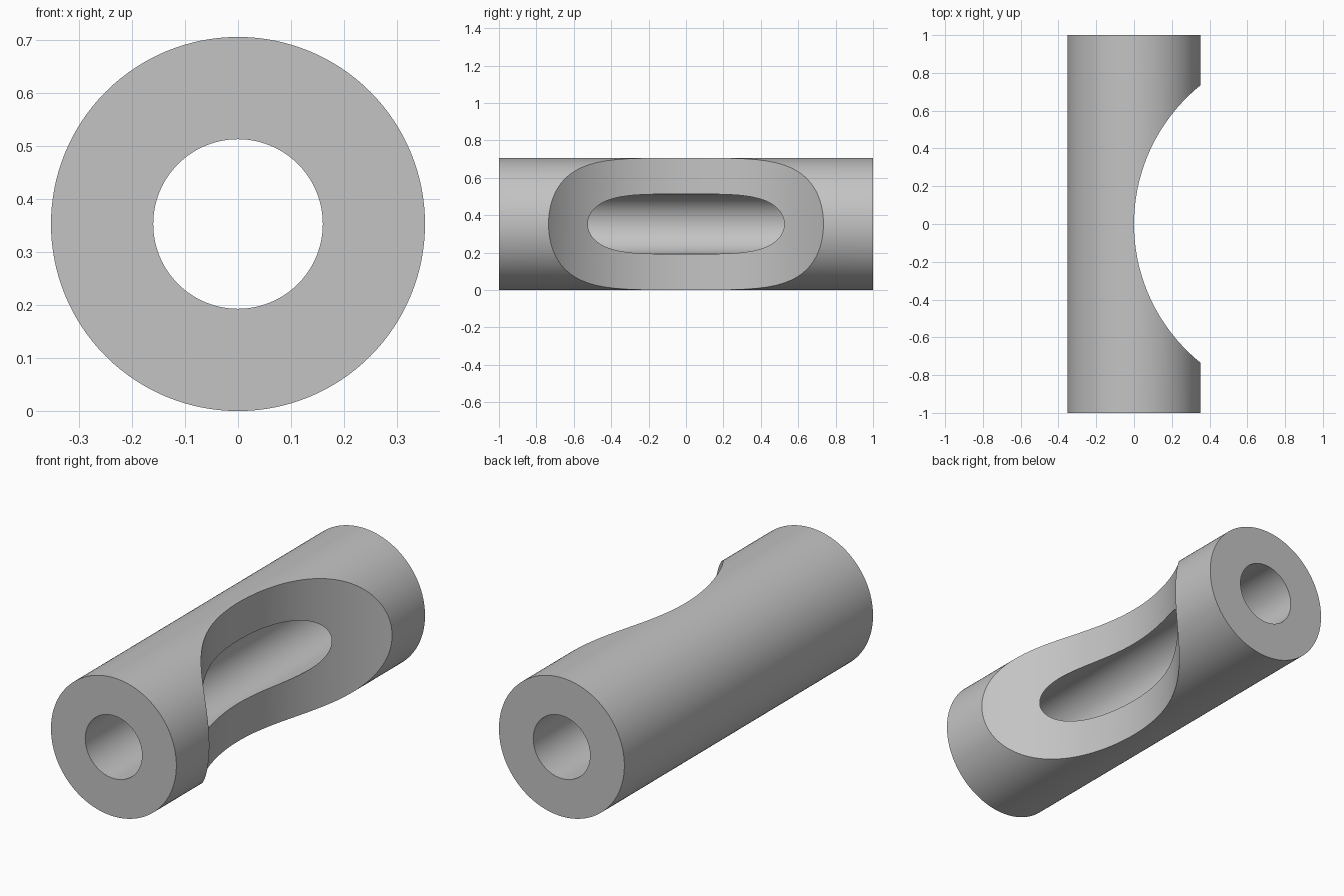
import bpy
import math

OUTER_R, BORE_R, LENGTH = 0.353, 0.16, 2.0
SCOOP_R = 0.942

cube = bpy.data.objects.get("Cube")
if cube:
    bpy.data.objects.remove(cube, do_unlink=True)

# Plain grey for the whole part
grey = bpy.data.materials.new("grey")
grey.use_nodes = True
colour = (0.55, 0.55, 0.55, 1.0)
grey.diffuse_color = colour
grey.node_tree.nodes["Principled BSDF"].inputs["Base Color"].default_value = colour


def cylinder(name, radius, depth, location, lying=False, sides=128):
    rotation = (math.pi / 2, 0, 0) if lying else (0, 0, 0)
    bpy.ops.mesh.primitive_cylinder_add(
        vertices=sides, radius=radius, depth=depth,
        location=location, rotation=rotation)
    obj = bpy.context.object
    obj.name = name
    obj.data.materials.append(grey)
    return obj


def cut(target, cutter):
    cutter.hide_render = True
    mod = target.modifiers.new("cut", 'BOOLEAN')
    mod.operation = 'DIFFERENCE'
    mod.solver = 'EXACT'
    mod.object = cutter
    bpy.ops.object.select_all(action='DESELECT')
    target.select_set(True)
    bpy.context.view_layer.objects.active = target
    bpy.ops.object.modifier_apply(modifier=mod.name)
    bpy.data.objects.remove(cutter, do_unlink=True)


# Thick tube lying along y
tube = cylinder("scooped_tube", OUTER_R, LENGTH, (0, 0, OUTER_R), lying=True)
cut(tube, cylinder("bore_cutter", BORE_R, LENGTH + 0.2, (0, 0, OUTER_R), lying=True))

# Round scoop taken out of the left side, down to the centre line
cut(tube, cylinder("scoop_cutter", SCOOP_R, 1.2, (SCOOP_R, 0, OUTER_R), sides=256))

# Smooth curved walls with crisp rims
bpy.ops.object.shade_smooth_by_angle(angle=math.radians(30))
